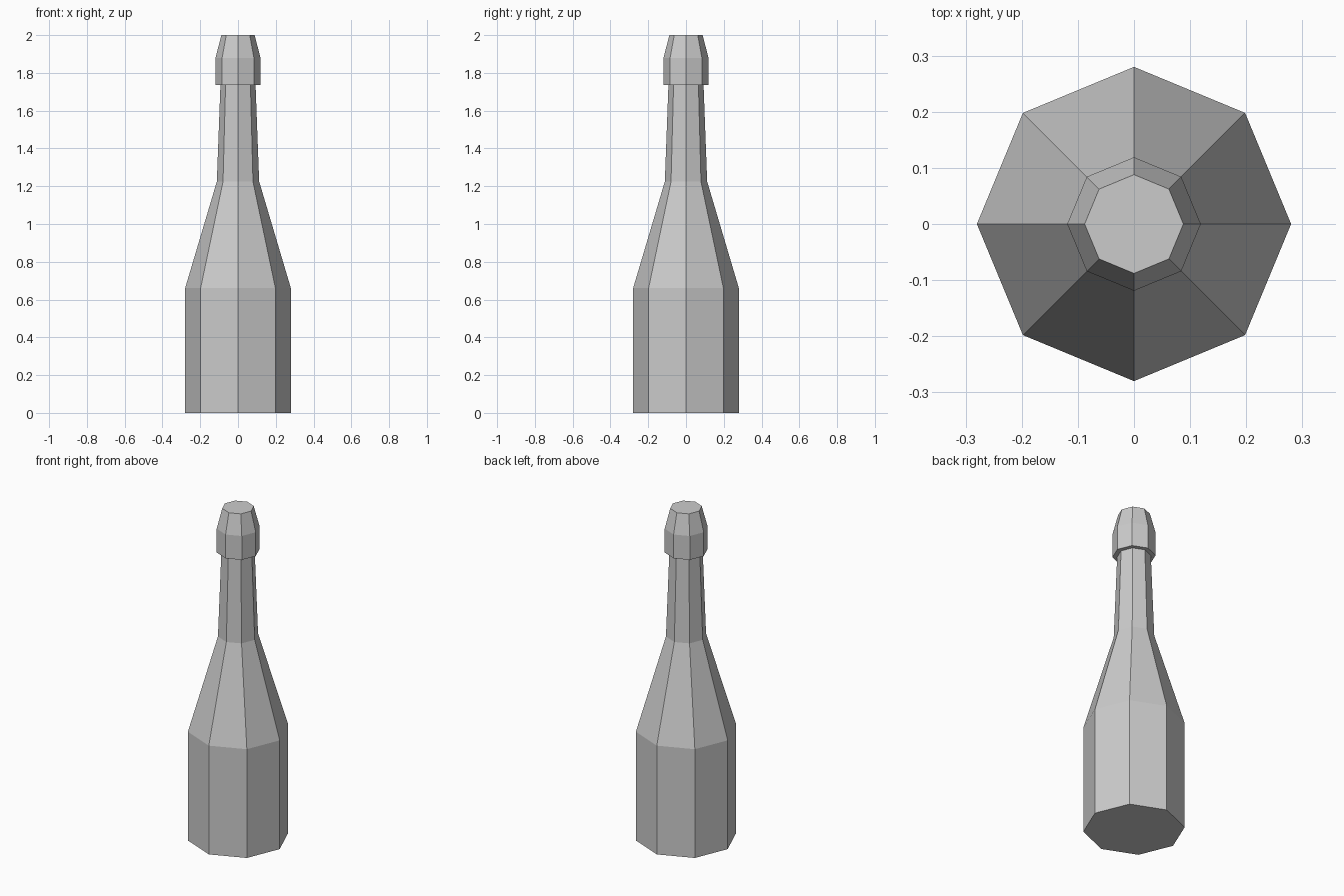
import bpy, bmesh
from math import cos, sin, pi

SIDES = 8

cube = bpy.data.objects.get("Cube")
if cube:
    bpy.data.objects.remove(cube)

grey = bpy.data.materials.new("plain grey")
colour = (0.6, 0.6, 0.6, 1)
grey.diffuse_color = colour
grey.use_nodes = True
grey.node_tree.nodes["Principled BSDF"].inputs["Base Color"].default_value = colour


def lathe(name, profile, close_bottom=False, close_top=False):
    """Turn a (radius, height) profile into a faceted solid."""
    bm = bmesh.new()
    rings = [[bm.verts.new((r * cos(2 * pi * i / SIDES), r * sin(2 * pi * i / SIDES), z))
              for i in range(SIDES)] for r, z in profile]
    for low, high in zip(rings, rings[1:]):
        for i in range(SIDES):
            j = (i + 1) % SIDES
            bm.faces.new((low[i], low[j], high[j], high[i]))
    if close_bottom:
        bm.faces.new(rings[0][::-1])
    if close_top:
        bm.faces.new(rings[-1])
    mesh = bpy.data.meshes.new(name)
    bm.to_mesh(mesh)
    bm.free()
    mesh.materials.append(grey)
    obj = bpy.data.objects.new(name, mesh)
    bpy.context.collection.objects.link(obj)
    return obj


# Body, sloping shoulder and tapered neck
lathe("bottle", [(0.28, 0), (0.28, 0.66), (0.112, 1.225), (0.093, 1.735)], close_bottom=True)

# Cap with an overhanging rim and tapered top
lathe("cap", [(0.093, 1.735), (0.119, 1.735), (0.119, 1.88), (0.088, 2)], close_top=True)
